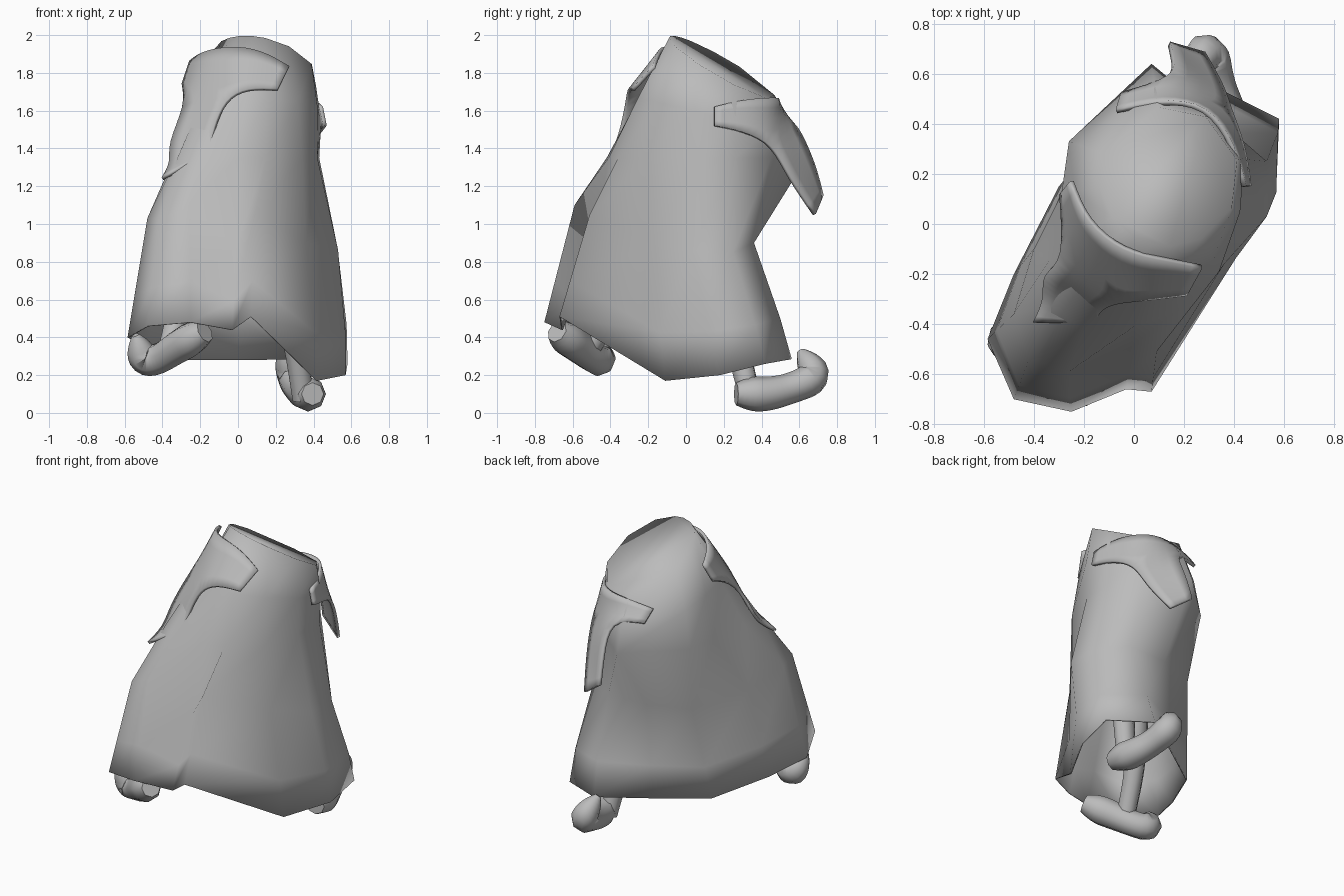
import bpy, bmesh, math
from mathutils import Vector

cube = bpy.data.objects.get("Cube")
if cube:
    bpy.data.objects.remove(cube)

grey = bpy.data.materials.new("plain_grey")
grey.use_nodes = True
grey.diffuse_color = (0.5, 0.5, 0.5, 1)
grey.node_tree.nodes["Principled BSDF"].inputs["Base Color"].default_value = (0.5, 0.5, 0.5, 1)


def add_object(name, data):
    """Link a mesh or curve as a smooth grey object."""
    obj = bpy.data.objects.new(name, data)
    bpy.context.collection.objects.link(obj)
    data.materials.append(grey)
    if obj.type == 'MESH':
        for face in data.polygons:
            face.use_smooth = True
    return obj


def finish_mesh(name, bm):
    mesh = bpy.data.meshes.new(name)
    bm.to_mesh(mesh)
    bm.free()
    return add_object(name, mesh)


# Skirt: hem, knee and hip outlines, counter-clockwise from the front right corner
hem = [(-.48, -.70, .46), (-.25, -.75, .48), (-.03, -.66, .44), (.07, -.67, .51),
       (.42, -.11, .17), (.57, .18, .20), (.58, .42, .26), (.30, .56, .285),
       (0, .36, .28), (-.30, .15, .28), (-.48, -.20, .34), (-.585, -.46, .40)]
knee = [(-.42, -.54, 1.03), (-.26, -.59, 1.1), (-.01, -.49, .88), (.09, -.51, 1.05),
        (.36, -.16, .9), (.53, .03, .86), (.53, .25, .85), (.33, .36, .9),
        (.05, .35, .9), (-.22, .25, .9), (-.40, -.10, .95), (-.48, -.36, 1.03)]
hip = [(-.32, -.33), (-.20, -.42), (0, -.41), (.15, -.36), (.34, -.19), (.42, .05),
       (.43, .26), (.30, .45), (.07, .64), (-.26, .33), (-.29, .12), (-.34, -.15)]
hip = [(x, y, 1.35) for x, y in hip]

# Waist: a round opening lying on a plane that drops to the back left
waist_x, waist_y, waist_radius = .14, .19, .28
waist = []
for x, y, z in hip:
    angle = math.atan2(y - waist_y, x - waist_x)
    px = waist_x + waist_radius * math.cos(angle)
    py = waist_y + waist_radius * math.sin(angle)
    waist.append((px, py, 1.965 - .21 * px - .558 * py))


def ring_between(low_ring, high_ring, blend, bulge):
    """Ring part of the way between two others, pushed outward."""
    ring = []
    for low, high in zip(low_ring, high_ring):
        p = Vector(low).lerp(Vector(high), blend)
        out = Vector((p.x - waist_x, p.y - waist_y, 0)) * bulge(p)
        ring.append(p + out)
    return ring


upper = ring_between(hip, waist, .5, lambda p: .07 if p.x > .1 or p.y > .1 else 0)
shin = ring_between(hem, knee, .35, lambda p: .03 if p.x > .1 else 0)

bm = bmesh.new()
rings = [[bm.verts.new(p) for p in ring] for ring in (hem, shin, knee, hip, upper, waist)]
count = len(hem)
for low, high in zip(rings, rings[1:]):
    for i in range(count):
        j = (i + 1) % count
        bm.faces.new((low[i], low[j], high[j], high[i]))
bm.faces.new(rings[-1])
skirt = finish_mesh("skirt", bm)
lining = skirt.modifiers.new("lining", 'SOLIDIFY')
lining.thickness = .008
lining.offset = -1


# Flaps: a wrapped band with a tongue hanging from one of its segments
def make_flap(name, top, bottom, tongue, segment):
    bm = bmesh.new()
    top = [bm.verts.new(p) for p in top]
    bottom = [bm.verts.new(p) for p in bottom]
    for i in range(len(top) - 1):
        bm.faces.new((top[i], bottom[i], bottom[i + 1], top[i + 1]))
    a, b = bottom[segment], bottom[segment + 1]
    for p, q in tongue:
        c, d = bm.verts.new(p), bm.verts.new(q)
        bm.faces.new((a, c, d, b))
        a, b = c, d
    flap = finish_mesh(name, bm)
    soften = flap.modifiers.new("soften", 'SUBSURF')
    soften.levels = soften.render_levels = 2
    soften.boundary_smooth = 'PRESERVE_CORNERS'
    thick = flap.modifiers.new("thickness", 'SOLIDIFY')
    thick.thickness = .02
    thick.offset = 0


make_flap("front_flap",
          [(-.25, .17, 1.86), (-.19, .01, 1.91), (-.04, -.11, 1.94), (.12, -.14, 1.92), (.27, -.17, 1.83)],
          [(-.29, .12, 1.74), (-.27, -.15, 1.63), (-.07, -.31, 1.66), (.05, -.30, 1.72), (.21, -.28, 1.71)],
          [((-.37, -.19, 1.42), (-.13, -.34, 1.5)),
           ((-.35, -.29, 1.32), (-.14, -.37, 1.42)),
           ((-.40, -.39, 1.24), (-.18, -.39, 1.36))], 1)
make_flap("back_flap",
          [(-.07, .45, 1.62), (.10, .49, 1.66), (.29, .48, 1.67), (.40, .31, 1.66), (.44, .15, 1.62)],
          [(-.05, .52, 1.54), (.17, .58, 1.54), (.38, .46, 1.42), (.44, .31, 1.49), (.46, .15, 1.52)],
          [((.15, .68, 1.32), (.36, .54, 1.25)), ((.14, .72, 1.15), (.28, .68, 1.05))], 1)


# Feet and legs: rounded tubes of varying radius
def make_tube(name, points, radii):
    points = [Vector(p) for p in points]
    ends = [points[0] + (points[0] - points[1]).normalized() * radii[0] * .8,
            points[-1] + (points[-1] - points[-2]).normalized() * radii[-1] * .8]
    path = [ends[0]] + points + [ends[1]]
    widths = [.06] + list(radii) + [.02]
    curve = bpy.data.curves.new(name, 'CURVE')
    curve.dimensions = '3D'
    curve.bevel_depth = 1
    curve.bevel_resolution = 2
    curve.use_fill_caps = True
    spline = curve.splines.new('NURBS')
    spline.points.add(len(path) - 1)
    for point, p, width in zip(spline.points, path, widths):
        point.co = (*p, 1)
        point.radius = width
    spline.order_u = 3
    spline.use_endpoint_u = True
    spline.resolution_u = 4
    spline.use_smooth = True
    add_object(name, curve)


foot_radii = (.095, .09, .08, .09, .06)
make_tube("right_foot",
          [(-.23, -.64, .40), (-.32, -.57, .35), (-.42, -.48, .28), (-.50, -.45, .28), (-.53, -.49, .37)],
          foot_radii)
make_tube("left_foot",
          [(.38, .34, .10), (.36, .44, .10), (.32, .56, .13), (.29, .70, .19), (.25, .63, .29)],
          foot_radii)
leg_radii = (.06, .065, .09)
make_tube("right_leg", [(-.36, -.50, .36), (-.30, -.34, .6), (-.18, -.20, .95)], leg_radii)
make_tube("left_leg", [(.34, .33, .12), (.30, .26, .4), (.22, .16, .8)], leg_radii)
